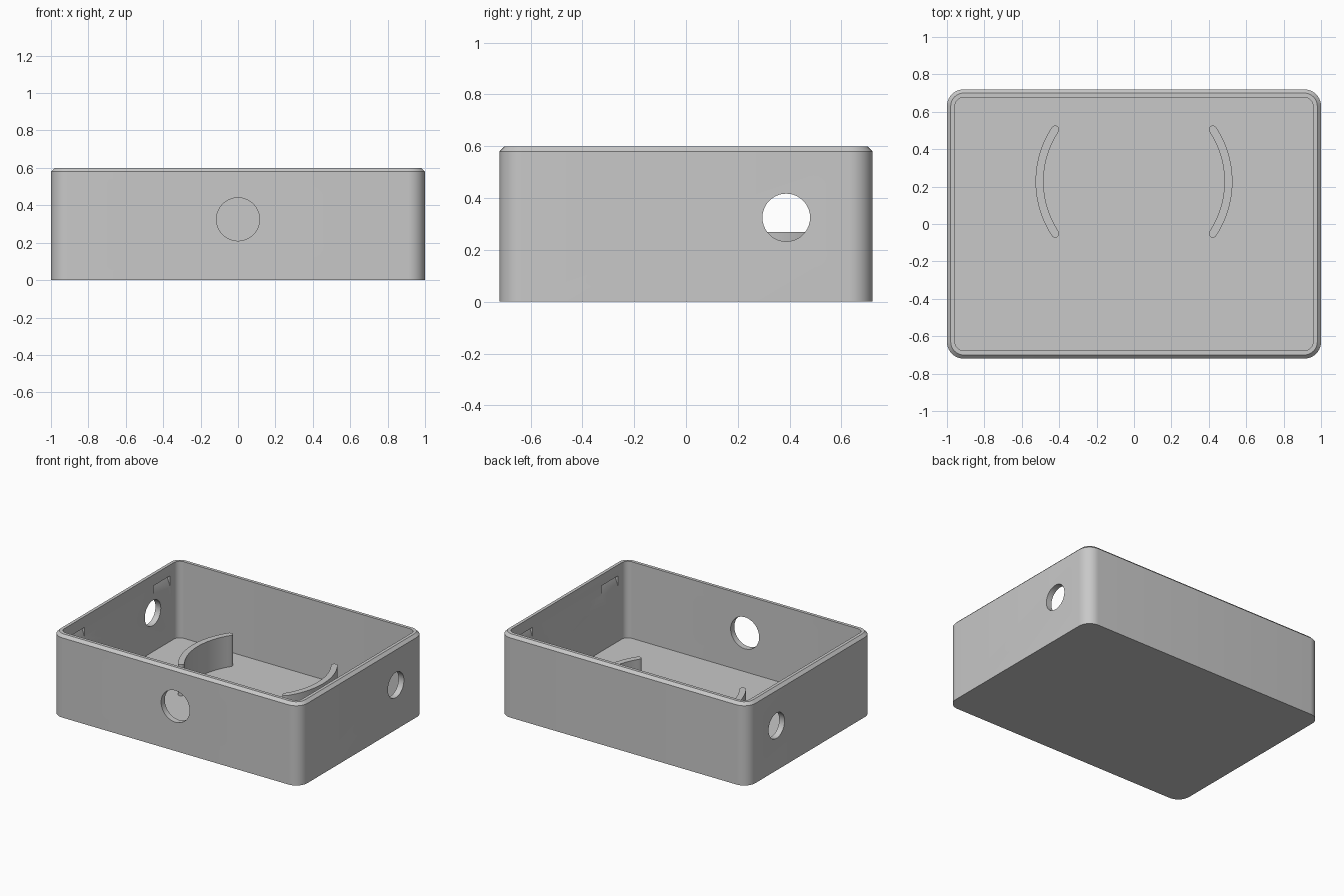
import bpy, bmesh, math
from mathutils import Matrix

cube = bpy.data.objects.get("Cube")
if cube:
    bpy.data.objects.remove(cube, do_unlink=True)

HX, HY, HEIGHT = 1.0, 0.72, 0.6
WALL, FLOOR, CHAMFER, CORNER = 0.043, 0.043, 0.02, 0.09

grey = bpy.data.materials.new("light grey")
grey.use_nodes = True
grey.diffuse_color = (0.58, 0.58, 0.58, 1)
grey.node_tree.nodes["Principled BSDF"].inputs["Base Color"].default_value = grey.diffuse_color


def make_object(name, bm):
    bmesh.ops.recalc_face_normals(bm, faces=bm.faces)
    mesh = bpy.data.meshes.new(name)
    bm.to_mesh(mesh)
    bm.free()
    mesh.materials.append(grey)
    obj = bpy.data.objects.new(name, mesh)
    bpy.context.collection.objects.link(obj)
    return obj


def activate(obj):
    bpy.ops.object.select_all(action='DESELECT')
    obj.select_set(True)
    bpy.context.view_layer.objects.active = obj


def rounded_rectangle(inset, steps=10):
    r = CORNER - inset
    points = []
    for corner, (sx, sy) in enumerate(((1, 1), (-1, 1), (-1, -1), (1, -1))):
        for i in range(steps + 1):
            a = math.pi / 2 * (corner + i / steps)
            points.append((sx * (HX - CORNER) + r * math.cos(a),
                           sy * (HY - CORNER) + r * math.sin(a)))
    return points


def loft(bm, rings):
    for low, high in zip(rings, rings[1:]):
        for i in range(len(low)):
            j = (i + 1) % len(low)
            bm.faces.new((low[i], low[j], high[j], high[i]))
    bm.faces.new(rings[0])
    bm.faces.new(rings[-1])


# Open tray: outer wall, chamfered rim, inner wall and floor
bm = bmesh.new()
levels = ((0, 0), (0, HEIGHT - CHAMFER), (CHAMFER, HEIGHT), (WALL, HEIGHT), (WALL, FLOOR))
loft(bm, [[bm.verts.new((x, y, z)) for x, y in rounded_rectangle(inset)]
          for inset, z in levels])
box = make_object("box_shell", bm)


# Cutters for the round ports and the snap recesses
def drill(bm, radius, centre, axis):
    matrix = Matrix.Translation(centre) @ Matrix.Rotation(math.pi / 2, 4, axis)
    bmesh.ops.create_cone(bm, cap_ends=True, segments=64, radius1=radius,
                          radius2=radius, depth=0.2, matrix=matrix)


def recess(bm, side, y):
    face = HX - WALL
    profile = ((face - 0.02, 0.445), (face, 0.445), (face + 0.028, 0.52), (face - 0.02, 0.52))
    loft(bm, [[bm.verts.new((side * x, y + dy, z)) for x, z in profile]
              for dy in (-0.095, 0.095)])


bm = bmesh.new()
drill(bm, 0.115, (0, -HY, 0.325), 'X')
for side in (-1, 1):
    drill(bm, 0.092, (side * HX, 0.387, 0.325), 'Y')
    for y in (-0.49, 0.49):
        recess(bm, side, y)
cutter = make_object("opening_cutter", bm)
cutter.hide_render = True

cut = box.modifiers.new("openings", 'BOOLEAN')
cut.operation = 'DIFFERENCE'
cut.solver = 'EXACT'
cut.object = cutter
activate(box)
bpy.ops.object.modifier_apply(modifier=cut.name)
bpy.data.objects.remove(cutter, do_unlink=True)
bpy.ops.object.shade_smooth_by_angle(angle=math.radians(30))


# Curved holding ribs with rounded ends, standing on the floor
def rib(name, side):
    radius, half, span, cy = 0.505, 0.0215, math.radians(33.5), 0.227
    outline = []
    for i in range(25):
        a = -span + 2 * span * i / 24
        outline.append(((radius + half) * math.cos(a), (radius + half) * math.sin(a)))
    for end in (1, -1):
        a = end * span
        for i in range(1, 8):
            b = a + math.pi * i / 8 + (math.pi if end < 0 else 0)
            outline.append((radius * math.cos(a) + half * math.cos(b),
                            radius * math.sin(a) + half * math.sin(b)))
        if end == 1:
            for i in range(25):
                c = span - 2 * span * i / 24
                outline.append(((radius - half) * math.cos(c), (radius - half) * math.sin(c)))
    bm = bmesh.new()
    loft(bm, [[bm.verts.new((side * x, cy + y, z)) for x, y in outline]
              for z in (FLOOR - 0.005, 0.27)])
    obj = make_object(name, bm)
    activate(obj)
    bpy.ops.object.shade_smooth_by_angle(angle=math.radians(35))


rib("left_rib", 1)
rib("right_rib", -1)
